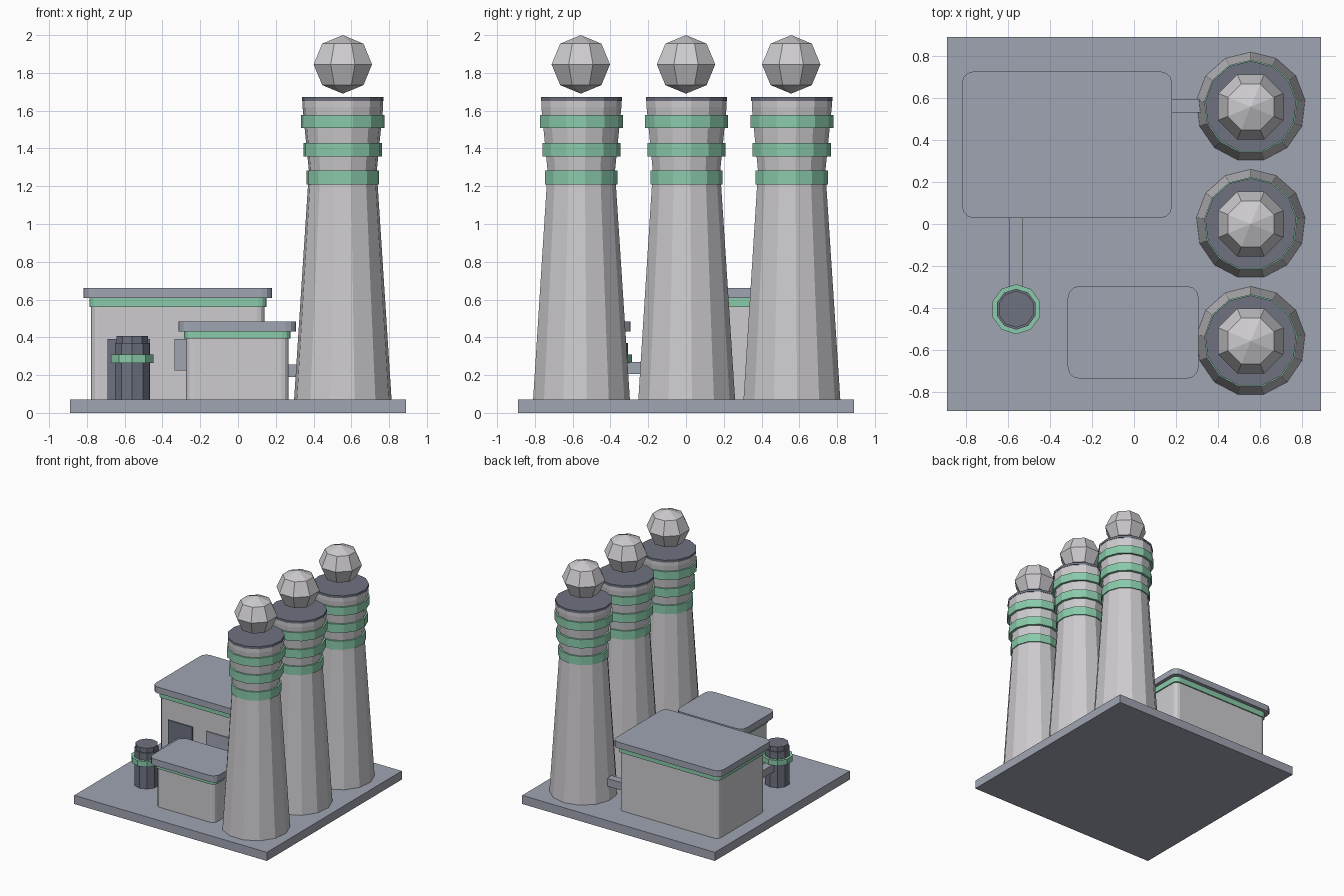
import bpy, bmesh, math

if "Cube" in bpy.data.objects:
    bpy.data.objects.remove(bpy.data.objects["Cube"])


def material(name, rgb):
    m = bpy.data.materials.new(name)
    lin = [((c / 255 + 0.055) / 1.055) ** 2.4 for c in rgb]
    m.diffuse_color = (*lin, 1)
    m.use_nodes = True
    m.node_tree.nodes["Principled BSDF"].inputs["Base Color"].default_value = m.diffuse_color
    return m


WALL = material("pale grey", (205, 203, 207))
SLATE = material("blue grey", (160, 165, 178))
DARK = material("dark slate", (110, 114, 128))
GREEN = material("mint green", (138, 203, 171))


def finish(name, bm, mat):
    bmesh.ops.recalc_face_normals(bm, faces=bm.faces)
    me = bpy.data.meshes.new(name)
    bm.to_mesh(me)
    bm.free()
    me.materials.append(mat)
    ob = bpy.data.objects.new(name, me)
    bpy.context.collection.objects.link(ob)
    return ob


def loft(name, rings, mat):
    """Join closed rings of points and cap both ends."""
    bm = bmesh.new()
    vs = [[bm.verts.new(p) for p in r] for r in rings]
    n = len(vs[0])
    for a, b in zip(vs, vs[1:]):
        for i in range(n):
            j = (i + 1) % n
            bm.faces.new((a[i], a[j], b[j], b[i]))
    bm.faces.new(vs[0])
    bm.faces.new(vs[-1])
    return finish(name, bm, mat)


def lathe(name, x, y, profile, sides, mat):
    """Turned part, first corner pointing to the back."""
    def ring(r, z):
        return [(x - r * math.sin(2 * math.pi * i / sides),
                 y + r * math.cos(2 * math.pi * i / sides), z) for i in range(sides)]
    return loft(name, [ring(r, z) for r, z in profile], mat)


def slab(name, x0, x1, y0, y1, z0, z1, mat, r=0.0, seg=3):
    """Box with optional rounded upright corners."""
    if r:
        pts = []
        for k, (cx, cy) in enumerate([(x1 - r, y1 - r), (x0 + r, y1 - r),
                                      (x0 + r, y0 + r), (x1 - r, y0 + r)]):
            for i in range(seg + 1):
                a = math.pi / 2 * (k + i / seg)
                pts.append((cx + r * math.cos(a), cy + r * math.sin(a)))
    else:
        pts = [(x0, y0), (x1, y0), (x1, y1), (x0, y1)]
    return loft(name, [[(px, py, z) for px, py in pts] for z in (z0, z1)], mat)


def building(name, x0, x1, y0, y1, trim_z, roof_z, top_z):
    """Walls, green trim and overhanging roof; x and y limits are the roof's."""
    def part(label, d, a, b, mat):
        slab(f"{name}_{label}", x0 + d, x1 - d, y0 + d, y1 - d, a, b, mat, 0.055 - d * 0.4)
    part("walls", 0.04, 0.06, trim_z + 0.005, WALL)
    part("trim", 0.03, trim_z, roof_z, GREEN)
    part("roof", 0.0, roof_z, top_z, SLATE)


# Ground plate
slab("base_plate", -0.89, 0.89, -0.89, 0.89, 0, 0.072, SLATE)

# Three chimneys with bands, cap and smoke puff
for i, cy in enumerate((-0.557, 0, 0.557), 1):
    cx = 0.555
    lathe(f"chimney_{i}", cx, cy,
          [(0.26, 0.07), (0.187, 1.19), (0.181, 1.28), (0.215, 1.62), (0.215, 1.652)], 13, WALL)
    for k, (r, z0, z1) in enumerate([(0.194, 1.21, 1.282), (0.21, 1.358, 1.43),
                                     (0.223, 1.508, 1.578)], 1):
        lathe(f"chimney_{i}_band_{k}", cx, cy, [(r, z0), (r, z1)], 13, GREEN)
    lathe(f"chimney_{i}_cap", cx, cy, [(0.218, 1.652), (0.218, 1.672)], 13, DARK)
    # Eight-sided puff, flats facing the axes
    bm = bmesh.new()
    bmesh.ops.create_uvsphere(bm, u_segments=8, v_segments=4, radius=0.155)
    turn, s, c = math.pi / 8, 1.08 * math.sin(math.pi / 8), 1.08 * math.cos(math.pi / 8)
    for v in bm.verts:
        vx, vy, vz = v.co
        v.co = (cx + c * vx - s * vy, cy + s * vx + c * vy, 1.845 + vz)
    finish(f"smoke_puff_{i}", bm, WALL)

# Buildings
building("hall", -0.817, 0.18, 0.028, 0.725, 0.56, 0.608, 0.66)
building("annex", -0.315, 0.307, -0.735, -0.295, 0.395, 0.43, 0.485)

# Door and window on the hall front
slab("hall_door", -0.69, -0.465, 0.06, 0.077, 0.07, 0.392, DARK)
slab("hall_window", -0.335, -0.05, 0.06, 0.077, 0.225, 0.392, SLATE)
for ob_name in ("hall_door", "hall_window"):
    for v in bpy.data.objects[ob_name].data.vertices:
        v.co.y -= 0.001

# Tank with ring and lid
lathe("tank_body", -0.56, -0.405, [(0.097, 0.07), (0.097, 0.37)], 10, DARK)
lathe("tank_ring", -0.56, -0.405, [(0.119, 0.265), (0.119, 0.31)], 10, GREEN)
lathe("tank_lid", -0.56, -0.405, [(0.087, 0.37), (0.087, 0.408)], 10, DARK)

# Square pipes: tank to hall, hall to rear chimney
slab("tank_pipe", -0.592, -0.528, -0.36, 0.09, 0.205, 0.27, SLATE)
slab("chimney_pipe", 0.12, 0.36, 0.53, 0.595, 0.19, 0.255, SLATE)
